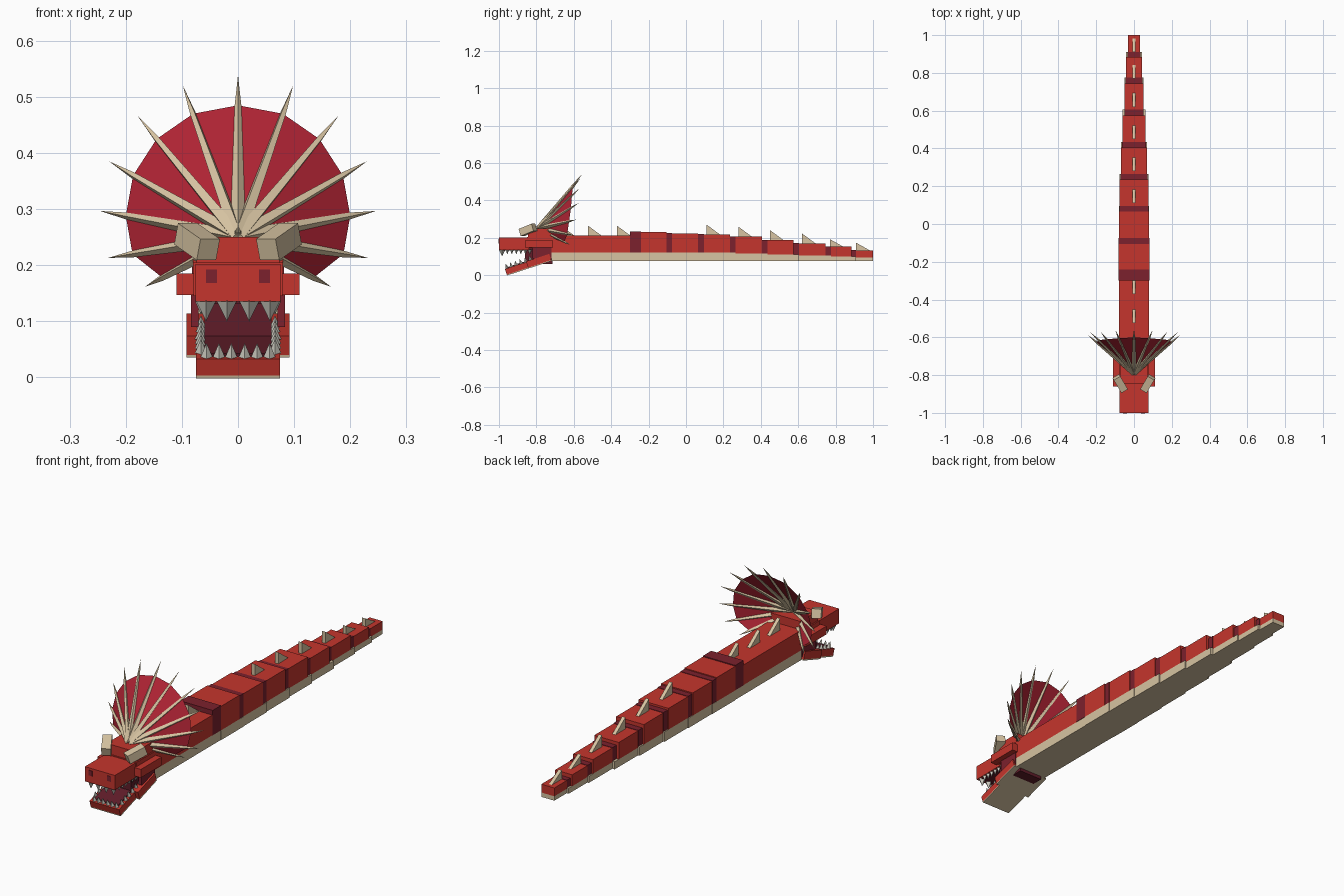
import bpy, bmesh, math
from mathutils import Matrix, Vector

if "Cube" in bpy.data.objects:
    bpy.data.objects.remove(bpy.data.objects["Cube"])


def mat(name, rgb):
    m = bpy.data.materials.new(name)
    m.diffuse_color = (*rgb, 1)
    m.use_nodes = True
    m.node_tree.nodes["Principled BSDF"].inputs["Base Color"].default_value = m.diffuse_color
    return m


RED = mat("scale red", (0.56, 0.036, 0.026))
BAND = mat("band maroon", (0.2, 0.015, 0.026))
FRILL = mat("frill crimson", (0.43, 0.017, 0.034))
MOUTH = mat("mouth dark", (0.115, 0.012, 0.022))
CREAM = mat("horn cream", (0.68, 0.55, 0.36))
TOOTH = mat("tooth ivory", (0.62, 0.61, 0.54))


def make(name, bm, m):
    bmesh.ops.recalc_face_normals(bm, faces=bm.faces)
    me = bpy.data.meshes.new(name)
    bm.to_mesh(me)
    bm.free()
    me.materials.append(m)
    ob = bpy.data.objects.new(name, me)
    bpy.context.collection.objects.link(ob)
    return ob


def box(name, x, y, z, m, xf=None):
    bm = bmesh.new()
    bmesh.ops.create_cube(bm, size=1)
    for v in bm.verts:
        v.co = Vector([(r[0] + r[1]) / 2 + c * (r[1] - r[0]) for r, c in zip((x, y, z), v.co)])
    if xf:
        bm.transform(xf)
    return make(name, bm, m)


def cone(bm, a, b, r1, r2, sides=4, spin=0.0):
    a, b = Vector(a), Vector(b)
    d = b - a
    xf = (Matrix.Translation((a + b) / 2) @ d.to_track_quat('Z', 'Y').to_matrix().to_4x4()
          @ Matrix.Rotation(spin, 4, 'Z'))
    bmesh.ops.create_cone(bm, cap_ends=True, segments=sides, radius1=r1, radius2=r2,
                          depth=d.length, matrix=xf)


# Body segments: y start, y end, half width, top, belly top
segments = [(-0.72, -0.30, 0.08, 0.212, 0.12), (-0.24, -0.105, 0.082, 0.23, 0.12),
            (-0.075, 0.065, 0.08, 0.224, 0.12), (0.095, 0.235, 0.076, 0.217, 0.12),
            (0.265, 0.405, 0.07, 0.206, 0.115), (0.435, 0.575, 0.062, 0.187, 0.11),
            (0.605, 0.745, 0.05, 0.17, 0.105), (0.775, 0.885, 0.043, 0.152, 0.1),
            (0.91, 1.0, 0.033, 0.133, 0.095)]
for i, (y0, y1, w, top, bt) in enumerate(segments):
    box("body_segment", (-w, w), (y0, y1), (bt, top), RED)
    end = segments[i + 1][0] if i < 8 else y1
    box("belly", (-w, w), (y0, end), (0.075, bt), CREAM)
    if i < 8:
        n = segments[i + 1]
        bw = w + 0.002 if i == 0 else n[2] + 0.001
        bt2 = 0.234 if i == 0 else n[3] + 0.002
        box("body_band", (-bw, bw), (y1, end), (bt, bt2), BAND)

# Back spikes: front y, base height
for y, z in [(-0.67, 0.21), (-0.525, 0.21), (-0.37, 0.21), (0.11, 0.215), (0.28, 0.204),
             (0.45, 0.185), (0.62, 0.168), (0.77, 0.15), (0.91, 0.131)]:
    bm = bmesh.new()
    h = 0.055 if z > 0.16 else 0.042
    tri = [bm.verts.new((-0.008, y + dy, z + dz)) for dy, dz in ((0, 0), (0.075, 0), (0, h))]
    f = bm.faces.new(tri)
    g = bmesh.ops.extrude_face_region(bm, geom=[f])
    bmesh.ops.translate(bm, vec=(0.016, 0, 0),
                        verts=[e for e in g["geom"] if isinstance(e, bmesh.types.BMVert)])
    make("back_spike", bm, CREAM)

# Head
box("snout", (-0.076, 0.076), (-1.0, -0.84), (0.135, 0.202), RED)
box("head", (-0.08, 0.08), (-0.85, -0.71), (0.145, 0.205), RED)
box("crown", (-0.074, 0.074), (-0.845, -0.72), (0.2, 0.25), RED)
box("throat", (-0.06, 0.06), (-0.86, -0.715), (0.06, 0.15), MOUTH)
box("palate", (-0.066, 0.066), (-0.98, -0.8), (0.131, 0.136), MOUTH)
for s in (-1, 1):
    box("jaw_muscle", sorted((s * 0.07, s * 0.084)), (-0.82, -0.72), (0.09, 0.15), BAND)
    box("cheek", sorted((s * 0.078, s * 0.11)), (-0.86, -0.71), (0.147, 0.185), RED)
    box("nostril", sorted((s * 0.037, s * 0.057)), (-1.002, -0.99), (0.168, 0.192), BAND)
    # Blunt horn, tilted up, back and outward
    d = Vector((s * 0.04, 0.068, 0.028))
    side = Vector((d.y, -d.x, 0)).normalized()
    up = side.cross(d).normalized()
    rot = Matrix((side, d.normalized(), up)).transposed().to_4x4()
    box("horn", (-0.02, 0.02), (-0.042, 0.042), (-0.02, 0.02), CREAM,
        Matrix.Translation((s * 0.073, -0.845, 0.242)) @ rot)

# Lower jaw, swung open around its hinge
JAW = Matrix.Translation((0, -0.73, 0.11)) @ Matrix.Rotation(math.radians(18), 4, 'X')
box("lower_jaw", (-0.075, 0.075), (-0.25, 0), (-0.031, 0), RED, JAW)
box("jaw_hinge", (-0.092, 0.092), (-0.13, 0), (-0.031, 0.004), RED, JAW)
box("jaw_underside", (-0.075, 0.075), (-0.25, 0), (-0.036, -0.031), CREAM, JAW)
box("jaw_underside_rear", (-0.092, 0.092), (-0.13, 0), (-0.036, -0.031), CREAM, JAW)
box("tongue_floor", (-0.06, 0.06), (-0.235, 0), (-0.005, 0.006), MOUTH, JAW)

# Teeth
Q = math.pi / 4
upper, lower = bmesh.new(), bmesh.new()
for x in (-0.057, -0.02, 0.02, 0.057):
    cone(upper, (x, -0.983, 0.137), (x, -0.983, 0.1), 0.018, 0, 4, 0)
for x in (-0.056, -0.034, -0.012, 0.012, 0.034, 0.056):
    cone(lower, (x, -0.238, -0.001), (x, -0.238, 0.026), 0.011, 0, 4, 0)
for s in (-1, 1):
    for i in range(6):
        y = -0.955 + i * 0.024
        cone(upper, (s * 0.066, y, 0.137), (s * 0.066, y, 0.112), 0.011, 0, 4, 0)
        y = -0.213 + i * 0.027
        cone(lower, (s * 0.066, y, -0.001), (s * 0.066, y, 0.026), 0.011, 0, 4, 0)
lower.transform(JAW)
make("upper_teeth", upper, TOOTH)
make("lower_teeth", lower, TOOTH)

# Frill: shallow cone of webbing held by ribs
apex = Vector((0, -0.79, 0.25))
half = [(0.08, -0.605, 0.47), (0.145, -0.61, 0.425), (0.187, -0.615, 0.36),
        (0.2, -0.625, 0.288), (0.188, -0.635, 0.22), (0.135, -0.65, 0.178)]
rim = [Vector((-x, y, z)) for x, y, z in reversed(half)]
rim += [Vector((0, -0.6, 0.485))] + [Vector(p) for p in half]
bm = bmesh.new()
c = bm.verts.new(apex)
ring = [bm.verts.new(p) for p in rim]
for a, b in zip(ring, ring[1:]):
    bm.faces.new((c, b, a))
make("frill_web", bm, FRILL)

bm = bmesh.new()
for p in rim:
    tip = apex + (p - apex) * 1.23
    cone(bm, apex, p, 0.014, 0.006)
    cone(bm, p, tip, 0.006, 0)
make("frill_ribs", bm, CREAM)
